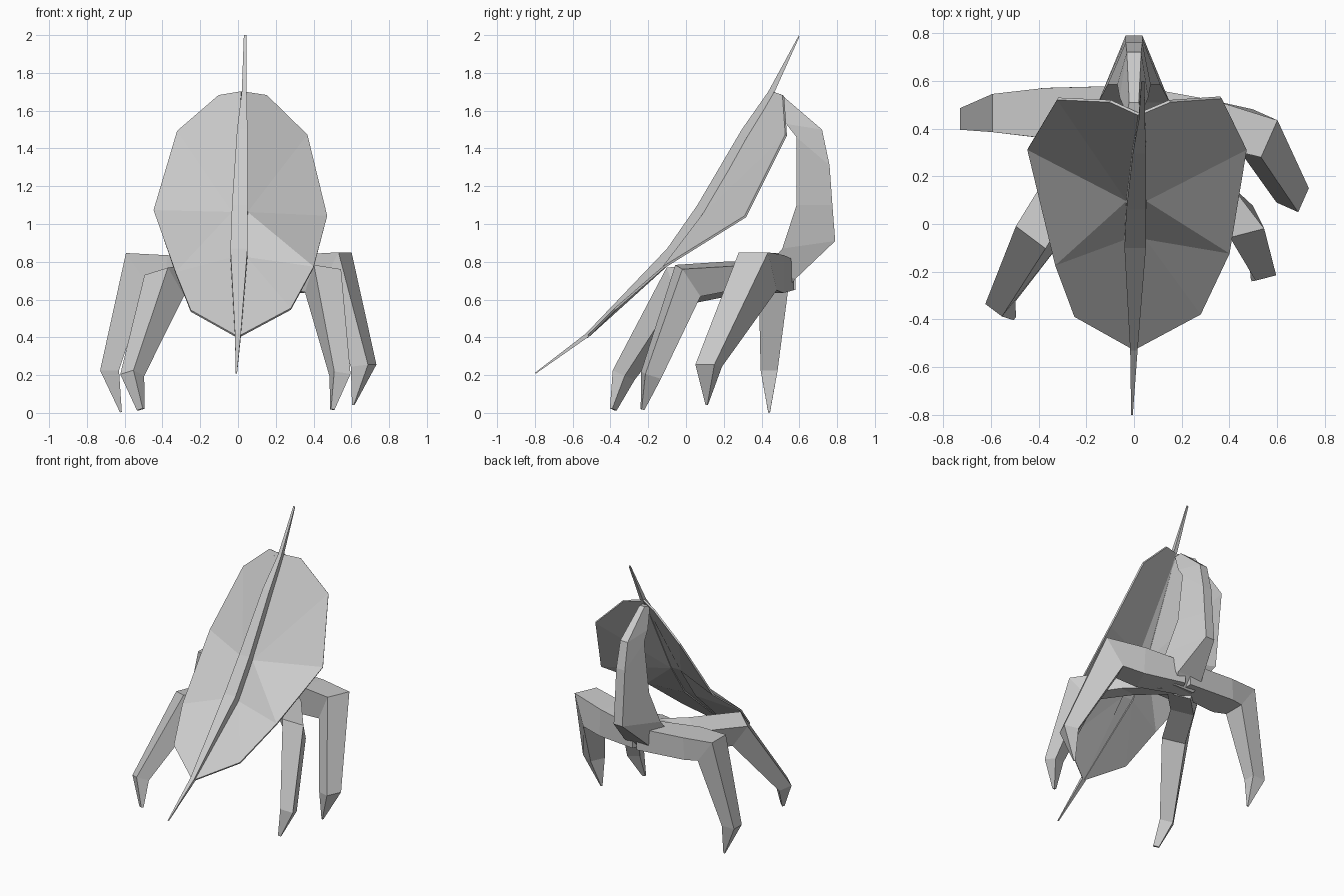
import bpy, bmesh
from mathutils import Vector


def make(name, verts, faces):
    me = bpy.data.meshes.new(name)
    bm = bmesh.new()
    vs = [bm.verts.new(v) for v in verts]
    for f in faces:
        bm.faces.new([vs[i] for i in f])
    bmesh.ops.recalc_face_normals(bm, faces=bm.faces)
    bm.to_mesh(me)
    bm.free()
    ob = bpy.data.objects.new(name, me)
    bpy.context.collection.objects.link(ob)
    return ob


def loft(name, rings):
    """Skin a list of equal-sized rings and cap both ends."""
    n = len(rings[0])
    faces = [(i * n + j, i * n + (j + 1) % n, (i + 1) * n + (j + 1) % n, (i + 1) * n + j)
             for i in range(len(rings) - 1) for j in range(n)]
    last = (len(rings) - 1) * n
    faces += [tuple(range(n)), tuple(range(last, last + n))]
    return make(name, [v for r in rings for v in r], faces)


def limb(name, path, side):
    """Four-sided leg: path entries are (x, y, z, half width, half depth)."""
    side = Vector(side).normalized()
    pts = [Vector(p[:3]) for p in path]
    rings = []
    for i, (c, p) in enumerate(zip(pts, path)):
        t = Vector((0, 0, 0))
        if i > 0:
            t += (c - pts[i - 1]).normalized()
        if i < len(pts) - 1:
            t += (pts[i + 1] - c).normalized()
        n = t.cross(side).normalized()
        s, d = side * p[3], n * p[4]
        rings.append([c + s + d, c - s + d, c - s - d, c + s - d])
    return loft(name, rings)


# Shield plate, two halves folded along the spine
halves = {
    "shield_right": [(.02, .46, 1.7), (.15, .515, 1.68), (.365, .53, 1.47), (.47, .315, 1.04),
                     (.40, -.12, .77), (.28, -.375, .55), (0, -.525, .40),
                     (.05, .10, 1.06), (.05, -.06, .82)],
    "shield_left": [(.02, .46, 1.7), (-.10, .515, 1.68), (-.32, .525, 1.49), (-.445, .315, 1.07),
                    (-.33, -.17, .74), (-.25, -.385, .54), (0, -.525, .40),
                    (-.03, .10, 1.06), (-.035, -.06, .82)],
}
for name, v in halves.items():
    fs = [(0, 1, 2, 7), (2, 3, 7), (7, 3, 4), (7, 4, 8), (8, 4, 5), (8, 5, 6)]
    ob = make(name, v, fs)
    mod = ob.modifiers.new("thickness", 'SOLIDIFY')
    mod.thickness = .012
    mod.offset = 0

# Spine blade, box section: left x, right x, front y, front z, base y, base z
spine = [(.031, .044, .598, 2.0, .60, 1.99),
         (.02, .046, .435, 1.70, .465, 1.69),
         (-.005, .05, .295, 1.50, .32, 1.455),
         (-.032, .05, .06, 1.10, .10, 1.06),
         (-.04, .05, -.10, .87, -.06, .825),
         (-.016, .015, -.53, .42, -.52, .40),
         (-.012, -.005, -.80, .212, -.795, .208)]
loft("spine_blade", [[(a, fy, fz), (b, fy, fz), (b, by, bz), (a, by, bz)]
                     for a, b, fy, fz, by, bz in spine])

# Neck stalk behind the shield, wide in front and narrow at the back:
# front y, front z, front half width, back y, back z, back half width
neck = [(.46, 1.67, .03, .51, 1.68, .02),
        (.53, 1.53, .06, .72, 1.50, .03),
        (.585, 1.46, .07, .76, 1.31, .035),
        (.585, 1.10, .11, .775, 1.10, .035),
        (.51, .87, .15, .79, .91, .035),
        (.42, .76, .16, .58, .71, .10),
        (.43, .67, .10, .52, .64, .08)]
loft("neck_stalk", [[(-fw, fy, fz), (fw, fy, fz), (bw, by, bz), (-bw, by, bz)]
                    for fy, fz, fw, by, bz, bw in neck])

# Body block joining the legs: y, half width, bottom z, top z
body = [(.27, .13, .68, .79), (.42, .20, .64, .82), (.55, .11, .67, .80)]
loft("body", [[(-w, y, b + .02), (w, y, b + .02), (w, y, t - .02), (0, y, t), (-w, y, t - .02)]
              for y, w, b, t in body])

# Legs
limb("back_leg_left", [(0, .50, .73, .08, .08), (-.38, .465, .755, .105, .08),
                       (-.535, .465, .765, .08, .10), (-.68, .44, .225, .045, .05),
                       (-.62, .44, .004, .005, .005)], (0, 1, 0))
limb("back_leg_right", [(0, .50, .73, .08, .08), (.3, .43, .735, .095, .10),
                        (.515, .38, .75, .085, .115), (.665, .12, .25, .055, .05),
                        (.61, .11, .042, .005, .005)], (.4, .9, 0))
limb("front_leg_right", [(.06, .42, .72, .08, .07), (.25, .23, .725, .08, .065),
                         (.45, .01, .70, .075, .09), (.54, -.185, .2, .045, .045),
                         (.5, -.23, .018, .01, .008)], (.96, .25, -.15))
limb("front_leg_left", [(-.06, .42, .72, .08, .07), (-.22, .26, .715, .08, .065),
                        (-.39, -.03, .675, .08, .09), (-.56, -.33, .2, .045, .045),
                        (-.515, -.385, .018, .02, .008)], (-.8, .6, -.25))
